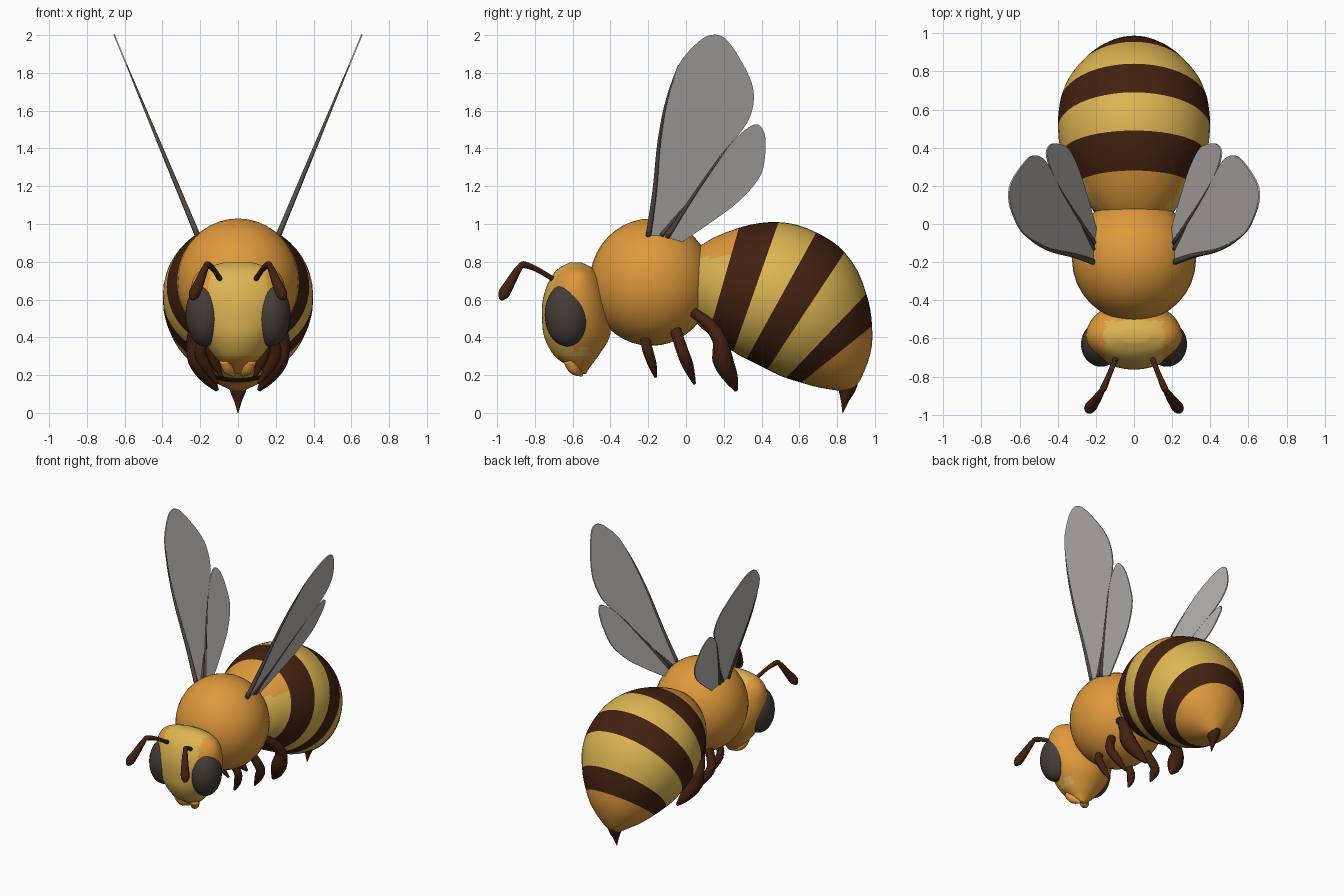
import bpy, bmesh, math
from mathutils import Vector

if "Cube" in bpy.data.objects:
    bpy.data.objects.remove(bpy.data.objects["Cube"])


def material(name, rgb):
    m = bpy.data.materials.new(name)
    m.diffuse_color = (*rgb, 1)
    m.use_nodes = True
    m.node_tree.nodes["Principled BSDF"].inputs["Base Color"].default_value = m.diffuse_color
    return m


ORANGE = material("orange", (0.74, 0.32, 0.045))
YELLOW = material("yellow", (0.72, 0.46, 0.085))
BROWN = material("dark brown", (0.055, 0.015, 0.005))
EYE = material("eye grey brown", (0.06, 0.045, 0.036))
WING = material("wing grey", (0.50, 0.48, 0.47))
VEIN = material("wing vein", (0.10, 0.075, 0.06))


def spline(pts, n):
    """Catmull-Rom resampling of tuples, n steps per span."""
    out = []
    for i in range(len(pts) - 1):
        p0, p1 = pts[max(i - 1, 0)], pts[i]
        p2, p3 = pts[i + 1], pts[min(i + 2, len(pts) - 1)]
        for k in range(n):
            t = k / n
            out.append(tuple(0.5 * (2 * b + (c - a) * t + (2 * a - 5 * b + 4 * c - d) * t * t
                                    + (3 * b - a - 3 * c + d) * t ** 3)
                             for a, b, c, d in zip(p0, p1, p2, p3)))
    return out + [tuple(pts[-1])]


def finish(name, bm, mats, rule=None, smooth=True):
    bmesh.ops.recalc_face_normals(bm, faces=bm.faces[:])
    for f in bm.faces:
        f.smooth = smooth
        if rule:
            f.material_index = rule(f.calc_center_median(), f.index)
    me = bpy.data.meshes.new(name)
    bm.to_mesh(me)
    bm.free()
    ob = bpy.data.objects.new(name, me)
    bpy.context.collection.objects.link(ob)
    for m in mats:
        me.materials.append(m)
    return ob


def skin(name, rings, mats, rule=None):
    """Closed skin over a row of rings; face index // ring size gives the span."""
    bm = bmesh.new()
    vs = [[bm.verts.new(p) for p in r] for r in rings]
    n = len(vs[0])
    for a, b in zip(vs, vs[1:]):
        for i in range(n):
            bm.faces.new((a[i], a[(i + 1) % n], b[(i + 1) % n], b[i]))
    bm.faces.new(vs[0])
    bm.faces.new(vs[-1])
    bm.faces.index_update()
    return finish(name, bm, mats, rule)


def body_rings(rows, steps, n=48):
    """Rows: y,z of one side, y,z of the opposite side, half width in x."""
    rings = []
    for ay, az, by, bz, w in spline(rows, steps):
        c, h = Vector((0, (ay + by) / 2, (az + bz) / 2)), Vector((0, (ay - by) / 2, (az - bz) / 2))
        rings.append([c + h * math.cos(t) + Vector((w * math.sin(t), 0, 0))
                      for t in (2 * math.pi * i / n for i in range(n))])
    return rings


def tube(name, pts, mat, steps=5, n=12):
    """Round limb through points (x, y, z, radius)."""
    path = spline(pts, steps)
    rings = []
    for i, p in enumerate(path):
        a, b = path[max(i - 1, 0)], path[min(i + 1, len(path) - 1)]
        q = (Vector(b[:3]) - Vector(a[:3])).to_track_quat('Z', 'Y')
        r = max(p[3], 0.002)
        rings.append([Vector(p[:3]) + q @ Vector((r * math.cos(t), r * math.sin(t), 0))
                      for t in (2 * math.pi * k / n for k in range(n))])
    return skin(name, rings, [mat])


def ball(name, c, r, mat):
    bm = bmesh.new()
    bmesh.ops.create_uvsphere(bm, u_segments=32, v_segments=20, radius=1)
    for v in bm.verts:
        v.co = Vector([c[i] + v.co[i] * r[i] for i in range(3)])
    return finish(name, bm, [mat])


# Thorax
ball("thorax", (0, -0.185, 0.692), (0.325, 0.325, 0.337), ORANGE)

# Abdomen: tilted rings, top point and bottom point, stripes by ring span
pairs = [(.04, .86, .03, .55), (.14, .925, .06, .47), (.28, .98, .12, .42), (.39, 1.005, .19, .36),
         (.49, 1.01, .25, .325), (.59, .995, .28, .305), (.69, .955, .32, .285), (.77, .91, .37, .26),
         (.84, .85, .43, .23), (.91, .75, .49, .20), (.955, .63, .53, .185), (.975, .55, .57, .172),
         (.985, .46, .61, .16), (.985, .36, .68, .14), (.96, .26, .74, .128), (.92, .17, .79, .12),
         (.885, .122, .815, .115)]
rows = [(*p, 1.04 * math.hypot(p[0] - p[2], p[1] - p[3]) / 2) for p in pairs]
STEPS, N = 2, 48


def stripe(c, i):
    s = i // (STEPS * N)
    if s in (2, 3, 6, 7, 10, 11):
        return 2
    if s >= 12 or (s < 2 and c.z > 0.82 and c.y < 0.25):
        return 0
    return 1


skin("abdomen", body_rings(rows, STEPS, N), [ORANGE, YELLOW, BROWN], stripe)
tube("stinger", [(0, .86, .16, .05), (0, .85, .115, .042), (0, .84, .06, .02), (0, .83, 0, .002)], BROWN)

# Head: front point, back point and half width going up, with a yellow face
head = [(-.56, .205, -.53, .205, .025), (-.61, .24, -.51, .24, .065), (-.695, .30, -.465, .30, .125),
        (-.75, .40, -.405, .40, .195), (-.762, .50, -.40, .50, .237), (-.758, .60, -.41, .60, .252),
        (-.725, .70, -.44, .70, .24), (-.68, .76, -.485, .76, .19), (-.62, .795, -.55, .795, .08)]
skin("head", body_rings(head, 4, 64), [ORANGE, YELLOW],
     lambda c, i: 1 if c.y < -0.51 and abs(c.x) < 0.15 and c.z > 0.3 else 0)

# Wing outlines in side view (y, z); every wing lies in one slanted plane
fore = [(-.2, .93), (-.165, 1.18), (-.14, 1.45), (-.1, 1.66), (-.04, 1.84), (.05, 1.95), (.13, 2.0),
        (.21, 1.98), (.3, 1.85), (.355, 1.72), (.35, 1.6), (.3, 1.5), (.18, 1.36), (.02, 1.13), (-.12, .94)]
hind = [(-.1, .93), (.02, 1.12), (.15, 1.31), (.25, 1.44), (.33, 1.51), (.385, 1.525), (.42, 1.46),
        (.415, 1.33), (.385, 1.24), (.28, 1.12), (.12, 1.0), (-.02, .905)]


def wing_point(s, y, z, off=0):
    return Vector((s * (0.21 + (z - 0.93) * 0.416 + off), y, z))


def wing(name, s, outline):
    bm = bmesh.new()
    pts = spline(outline, 4)
    a = [bm.verts.new(wing_point(s, y, z, -0.004)) for y, z in pts]
    b = [bm.verts.new(wing_point(s, y, z, 0.004)) for y, z in pts]
    bm.faces.new(a)
    bm.faces.new(b)
    for i in range(len(a)):
        j = (i + 1) % len(a)
        bm.faces.new((a[i], a[j], b[j], b[i]))
    finish(name, bm, [WING], smooth=False)


def vein(name, s, pts, r):
    n = len(pts) - 1
    tube(name, [(*wing_point(s, y, z), r * (1 - 0.8 * i / n)) for i, (y, z) in enumerate(pts)], VEIN, 4, 8)


for s, side in ((1, "right"), (-1, "left")):
    # Eyes and jaws
    ball(side + "_eye", (s * .172, -.63, .52), (.106, .118, .168), EYE)
    tube(side + "_jaw", [(s * .07, -.62, .28, .03), (s * .05, -.59, .23, .03), (s * .02, -.55, .2, .008)], ORANGE)
    # Elbowed antennae
    tube(side + "_antenna_base", [(s * .09, -.69, .70, .014), (s * .13, -.79, .76, .014),
                                  (s * .16, -.86, .785, .018), (s * .172, -.88, .775, .012)], BROWN)
    tube(side + "_antenna_tip", [(s * .16, -.855, .79, .008), (s * .175, -.885, .765, .018), (s * .205, -.93, .69, .026),
                                 (s * .232, -.965, .63, .03), (s * .243, -.98, .6, .01)], BROWN)
    # Legs
    tube(side + "_front_leg", [(s * .12, -.22, .41, .025), (s * .145, -.205, .34, .028), (s * .12, -.18, .26, .024),
                               (s * .085, -.16, .19, .008)], BROWN)
    tube(side + "_middle_leg", [(s * .15, -.06, .45, .03), (s * .2, -.02, .33, .032), (s * .17, .01, .25, .03),
                                (s * .11, .045, .155, .008)], BROWN)
    tube(side + "_hind_leg", [(s * .16, .03, .54, .025), (s * .21, .13, .46, .035), (s * .235, .18, .38, .04),
                              (s * .21, .195, .28, .055), (s * .16, .235, .19, .04), (s * .11, .265, .12, .01)], BROWN)
    # Wings with dark leading edges
    wing(side + "_fore_wing", s, fore)
    wing(side + "_hind_wing", s, hind)
    vein(side + "_fore_wing_vein", s, fore[:5], 0.016)
    vein(side + "_fore_wing_rear_vein", s, [(-.13, .94), (-.06, 1.03), (.02, 1.13)], 0.014)
    vein(side + "_hind_wing_vein", s, hind[:4], 0.014)
